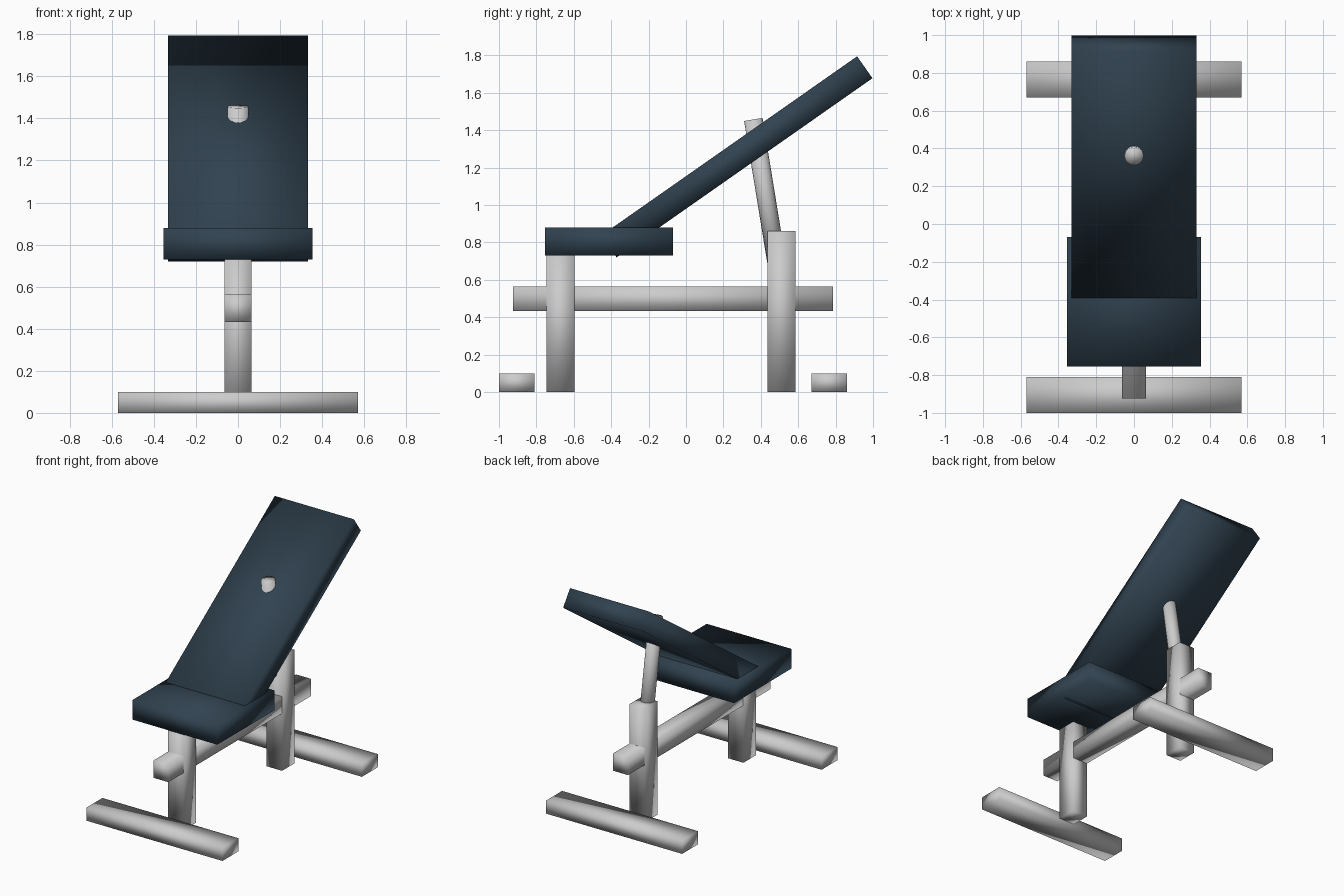
import bpy
from math import radians, hypot, atan2

if "Cube" in bpy.data.objects:
    bpy.data.objects.remove(bpy.data.objects["Cube"])

pad = bpy.data.materials.new("dark_padding")
pad.diffuse_color = (0.03, 0.055, 0.08, 1)
pad.use_nodes = True
pad.node_tree.nodes["Principled BSDF"].inputs["Base Color"].default_value = pad.diffuse_color


def smooth(ob, name, mat=None):
    ob.name = ob.data.name = name
    ob.data.polygons.foreach_set("use_smooth", [True] * len(ob.data.polygons))
    if mat:
        ob.data.materials.append(mat)
    return ob


def box(name, half_x, y0, y1, z0, z1, mat=None, tilt=0):
    bpy.ops.mesh.primitive_cube_add(size=1)
    ob = bpy.context.object
    for v in ob.data.vertices:
        v.co.x *= 2 * half_x
        v.co.y *= y1 - y0
        v.co.z *= z1 - z0
    ob.location = (0, (y0 + y1) / 2, (z0 + z1) / 2)
    ob.rotation_euler.x = radians(tilt)
    return smooth(ob, name, mat)


# Floor feet
box("front_foot", 0.57, -1.0, -0.81, 0, 0.1)
box("rear_foot", 0.57, 0.67, 0.86, 0, 0.1)

# Frame: two uprights and the long beam
box("front_leg", 0.065, -0.745, -0.595, 0, 0.74)
box("rear_leg", 0.065, 0.435, 0.585, 0, 0.86)
box("main_beam", 0.063, -0.925, 0.785, 0.433, 0.563)

# Padding: flat seat and reclined backrest
box("seat", 0.355, -0.755, -0.07, 0.73, 0.88, pad)
cy, cz, length, thick = 0.272, 1.257, 1.67, 0.143
box("backrest", 0.332, cy - length / 2, cy + length / 2,
    cz - thick / 2, cz + thick / 2, pad, tilt=35)

# Round adjustment strut poking through the backrest
(y0, z0), (y1, z1) = (0.495, 0.63), (0.36, 1.457)
bpy.ops.mesh.primitive_cylinder_add(
    vertices=16, radius=0.05, depth=hypot(y1 - y0, z1 - z0),
    location=(0, (y0 + y1) / 2, (z0 + z1) / 2),
    rotation=(atan2(y0 - y1, z1 - z0), 0, 0))
smooth(bpy.context.object, "support_strut")
